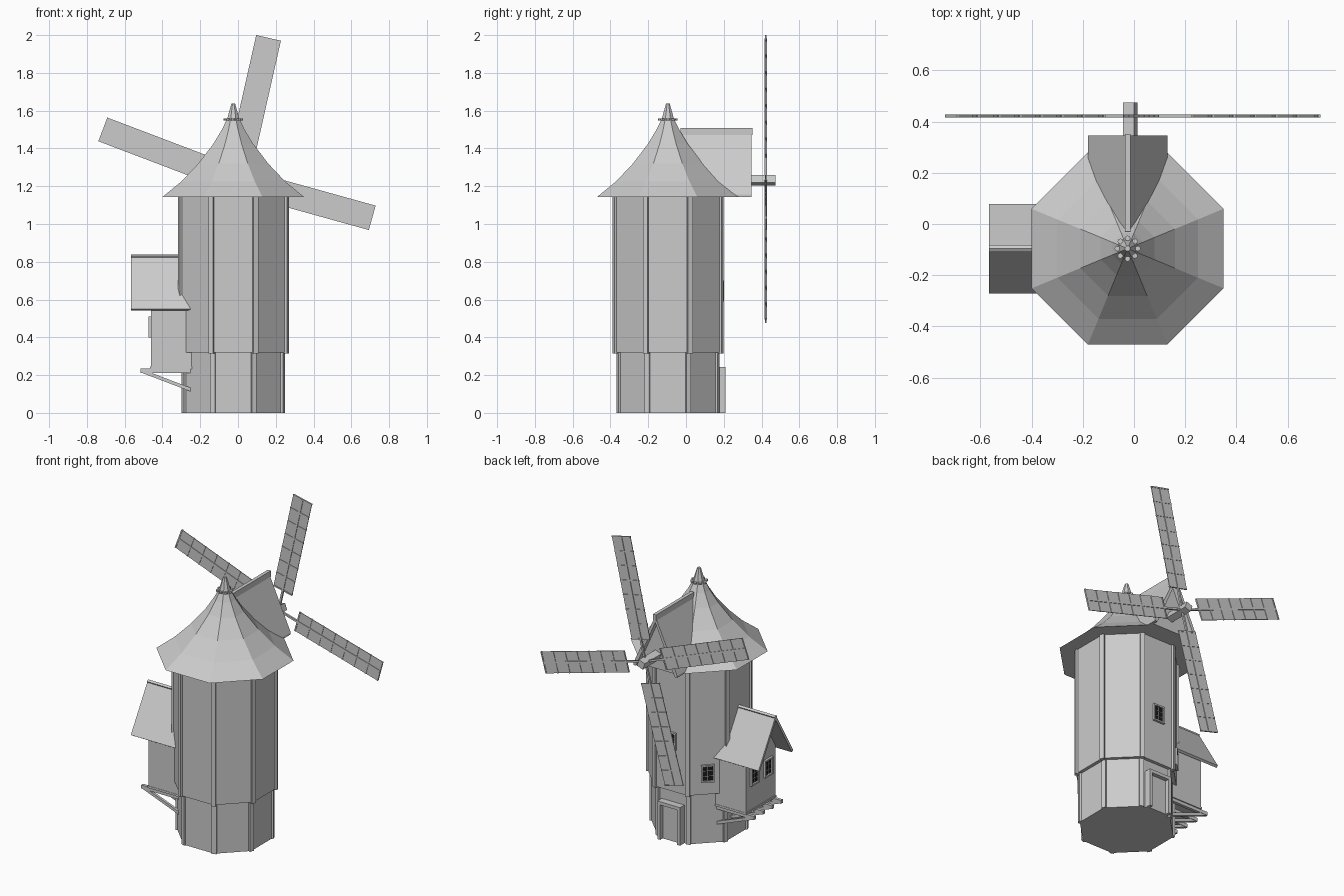
import bpy, bmesh
from math import pi, cos, sin, radians, atan2, hypot
from mathutils import Matrix, Vector

if "Cube" in bpy.data.objects:
    bpy.data.objects.remove(bpy.data.objects["Cube"])

CX, CY = -0.025, -0.096
AXIS = Matrix.Translation((CX, CY, 0))


def material(name, rgb):
    m = bpy.data.materials.new(name)
    m.use_nodes = True
    m.diffuse_color = (*rgb, 1)
    m.node_tree.nodes["Principled BSDF"].inputs["Base Color"].default_value = (*rgb, 1)
    return m


GREY = material("plain grey", (0.6, 0.6, 0.6))
BLACK = material("window black", (0.01, 0.01, 0.01))


def finish(name, bm, mat=GREY):
    bmesh.ops.recalc_face_normals(bm, faces=bm.faces[:])
    me = bpy.data.meshes.new(name)
    bm.to_mesh(me)
    bm.free()
    me.materials.append(mat)
    ob = bpy.data.objects.new(name, me)
    bpy.context.collection.objects.link(ob)
    return ob


def add_box(bm, lo, hi, frame=Matrix()):
    lo, hi = Vector(lo), Vector(hi)
    m = frame @ Matrix.Translation((lo + hi) / 2) @ Matrix.Diagonal((*(hi - lo), 1))
    bmesh.ops.create_cube(bm, size=1, matrix=m)


def boxes(name, parts, frame=Matrix(), mat=GREY):
    bm = bmesh.new()
    for lo, hi in parts:
        add_box(bm, lo, hi, frame)
    return finish(name, bm, mat)


def octagon_lathe(name, profile):
    """Stack octagon rings given as (apothem, height), flat sides facing the axes."""
    bm = bmesh.new()
    rings = []
    for a, z in profile:
        r = a / cos(pi / 8)
        rings.append([bm.verts.new((CX + r * cos(pi / 8 + k * pi / 4),
                                    CY + r * sin(pi / 8 + k * pi / 4), z)) for k in range(8)])
    for low, high in zip(rings, rings[1:]):
        for k in range(8):
            n = (k + 1) % 8
            bm.faces.new((low[k], low[n], high[n], high[k]))
    bm.faces.new(rings[0])
    bm.faces.new(rings[-1])
    return finish(name, bm)


def corner_posts(name, apothem, z0, z1):
    bm = bmesh.new()
    r = apothem / cos(pi / 8)
    for k in range(8):
        turn = AXIS @ Matrix.Rotation(pi / 8 + k * pi / 4, 4, 'Z')
        add_box(bm, (r - 0.02, -0.014, z0), (r + 0.006, 0.014, z1), turn)
    return finish(name, bm)


def prism(name, outline, y0, y1):
    """Extrude an (x, z) outline along y."""
    bm = bmesh.new()
    face = bm.faces.new([bm.verts.new((x, y0, z)) for x, z in outline])
    out = bmesh.ops.extrude_face_region(bm, geom=[face])
    bmesh.ops.translate(bm, vec=(0, y1 - y0, 0),
                        verts=[v for v in out["geom"] if isinstance(v, bmesh.types.BMVert)])
    return finish(name, bm)


def window(name, frame, w=0.07, h=0.1):
    """Framed window; local +x points out of the wall."""
    a, b, t = w / 2, h / 2, 0.01
    rim = [((-0.01, s * a - t / 2, -b), (0.014, s * a + t / 2, b)) for s in (-1, 1)]
    rim += [((-0.01, -a - t / 2, s * b - t / 2), (0.014, a + t / 2, s * b + t / 2)) for s in (-1, 1)]
    boxes(name + "_frame", rim, frame)
    boxes(name + "_pane", [((-0.003, -a, -b), (0.004, a, b))], frame, BLACK)
    bars = [((0.002, -0.001, -b), (0.006, 0.001, b))]
    bars += [((0.002, -a, z - 0.001), (0.006, a, z + 0.001)) for z in (-b / 3, b / 3)]
    boxes(name + "_bars", bars, frame)


# Tower
octagon_lathe("lower_tower", [(0.262, 0), (0.262, 0.33)])
octagon_lathe("upper_tower", [(0.283, 0.32), (0.283, 1.15)])
corner_posts("lower_posts", 0.262, 0, 0.325)
corner_posts("upper_posts", 0.283, 0.315, 1.15)

# Flared roof and finial
octagon_lathe("roof", [(0.375, 1.143), (0.275, 1.225), (0.185, 1.32), (0.105, 1.425),
                       (0.06, 1.5), (0.036, 1.55)])
octagon_lathe("finial", [(0.036, 1.545), (0.03, 1.565), (0.01, 1.637)])
bm = bmesh.new()
for k in range(8):
    m = AXIS @ Matrix.Rotation(k * pi / 4, 4, 'Z') @ Matrix.Translation((0.04, 0, 1.553))
    bmesh.ops.create_cone(bm, cap_ends=True, segments=8, radius1=0.011, radius2=0.011,
                          depth=0.012, matrix=m)
finish("finial_ring", bm)

# Gable over the sail shaft
for side, s in (("right", -1), ("left", 1)):
    prism("gable_roof_" + side, [(CX, 1.495), (CX + s * 0.155, 1.155), (CX + s * 0.155, 1.143),
                                 (CX + s * 0.137, 1.143), (CX, 1.455)], -0.03, 0.346)
prism("gable_wall", [(CX, 1.46), (CX - 0.138, 1.143), (CX + 0.138, 1.143)], 0.0, 0.31)
boxes("gable_ridge", [((CX - 0.011, -0.03, 1.47), (CX + 0.011, 0.352, 1.508))])

# Sail shaft and four sails
HX, HZ = -0.008, 1.232
SHAFT = Matrix.Translation((-0.014, 0, HZ)) @ Matrix.Rotation(radians(-20), 4, 'Y')
boxes("sail_shaft", [((-0.022, 0.2, -0.022), (0.022, 0.475, 0.022))], SHAFT)
for name, deg, tip in (("upper", 77.3, 0.768), ("right", 159.2, 0.753),
                       ("lower", 254.5, 0.763), ("left", -15.5, 0.742)):
    M = Matrix.Translation((HX, 0.422, HZ)) @ Matrix.Rotation(radians(-deg), 4, 'Y')
    boxes(name + "_sail", [((0.135, -0.002, -0.067), (tip, 0.002, 0.067))], M)
    frame = [((0, -0.006, -0.006), (tip, 0.006, 0.006))]
    step = (tip - 0.139) / 7
    frame += [((x - 0.004, -0.005, -0.067), (x + 0.004, 0.005, 0.067))
              for x in (0.139 + step * i for i in range(8))]
    boxes(name + "_sail_lattice", frame, M)

# Side hut with gabled roof
HY = -0.096
boxes("hut_floor", [((-0.465, HY - 0.152, 0.232), (-0.235, HY + 0.152, 0.245))])
bm = bmesh.new()
outline = [(-0.15, 0.235), (0.15, 0.235), (0.15, 0.575), (0, 0.815), (-0.15, 0.575)]
near = [bm.verts.new((-0.46, HY + y, z)) for y, z in outline]
far = [bm.verts.new((-0.24, HY + y, z)) for y, z in outline]
bm.faces.new(near)
bm.faces.new(far)
for i in range(5):
    bm.faces.new((near[i], near[(i + 1) % 5], far[(i + 1) % 5], far[i]))
finish("hut_walls", bm)
length = hypot(0.175, 0.288)
pitch = atan2(0.288, 0.175)
for side, s in (("front", -1), ("back", 1)):
    M = Matrix.Translation((0, HY, 0.838)) @ Matrix.Rotation(-s * pitch, 4, 'X')
    y0, y1 = sorted((0, s * length))
    boxes("hut_roof_" + side, [((-0.567, y0, -0.016), (-0.25, y1, 0))], M)

# Hut support beams and braces
BEAMS = [HY + d for d in (-0.135, -0.045, 0.045, 0.135)]
boxes("hut_beams", [((-0.515, y - 0.01, 0.212), (-0.2, y + 0.01, 0.234)) for y in BEAMS])
M = Matrix.Translation((-0.5, 0, 0.218)) @ Matrix.Rotation(atan2(0.08, 0.21), 4, 'Y')
boxes("hut_braces", [((0, y - 0.008, -0.009), (0.3, y + 0.008, 0.009)) for y in BEAMS], M)

# Windows
FACE_LEFT = Matrix.Rotation(pi, 4, 'Z')
for i, d in enumerate((-0.07, 0.07)):
    window(f"hut_window_{i + 1}", Matrix.Translation((-0.46, HY + d, 0.455)) @ FACE_LEFT)
for name, turn, z in (("back", pi / 2, 0.645), ("corner", 3 * pi / 4, 0.455)):
    window(name + "_window", AXIS @ Matrix.Rotation(turn, 4, 'Z') @ Matrix.Translation((0.283, 0, z)))

# Door at the back
door = AXIS @ Matrix.Rotation(pi / 2, 4, 'Z')
boxes("door_frame", [((0.24, -0.08, 0), (0.306, -0.06, 0.243)), ((0.24, 0.06, 0), (0.306, 0.08, 0.243)),
                     ((0.24, -0.08, 0.222), (0.306, 0.08, 0.243))], door)
boxes("door_panel", [((0.24, -0.06, 0), (0.28, 0.06, 0.222))], door)
